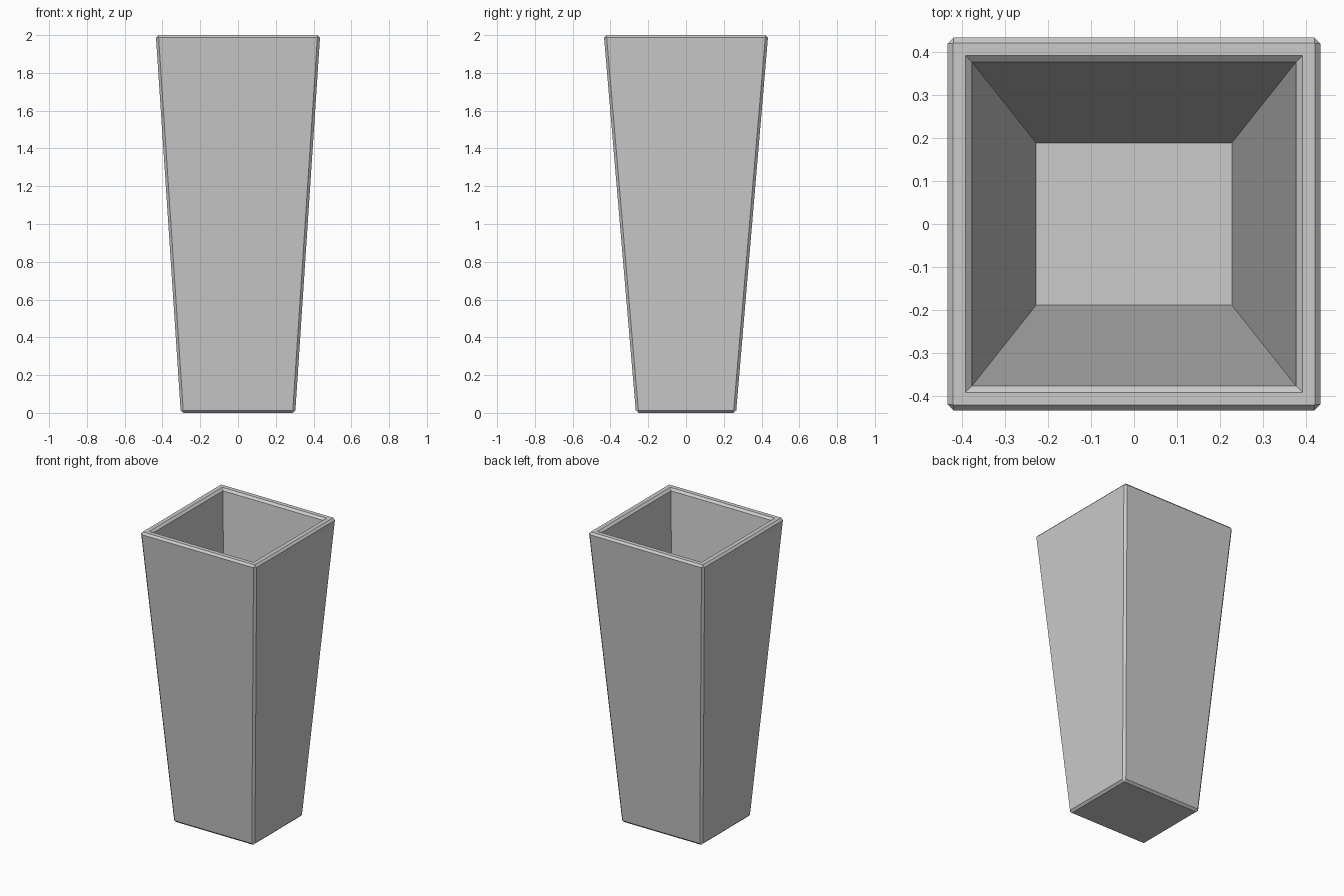
import bpy, bmesh

if "Cube" in bpy.data.objects:
    bpy.data.objects.remove(bpy.data.objects["Cube"])

bm = bmesh.new()


def ring(hx, hy, z):
    return [bm.verts.new((sx * hx, sy * hy, z))
            for sx, sy in ((-1, -1), (1, -1), (1, 1), (-1, 1))]


# Tapered shell: outer base, outer rim, inner rim, inner floor
rings = [ring(0.303, 0.265, 0), ring(0.435, 0.435, 2),
         ring(0.378, 0.378, 2), ring(0.228, 0.189, 0.07)]
for a, b in zip(rings, rings[1:]):
    for i in range(4):
        j = (i + 1) % 4
        bm.faces.new((a[i], a[j], b[j], b[i]))
bm.faces.new(rings[0][::-1])
bm.faces.new(rings[3])

# Small chamfers on every outer edge and around the inner rim
outer = set(rings[0] + rings[1])
inner = set(rings[2])
edges = [e for e in bm.edges
         if set(e.verts) <= outer or set(e.verts) <= inner]
bmesh.ops.bevel(bm, geom=edges, offset=0.014, offset_type='OFFSET',
                segments=1, profile=0.5, affect='EDGES')
bmesh.ops.recalc_face_normals(bm, faces=bm.faces)

mesh = bpy.data.meshes.new("planter")
bm.to_mesh(mesh)
bm.free()
bpy.context.collection.objects.link(bpy.data.objects.new("planter", mesh))
